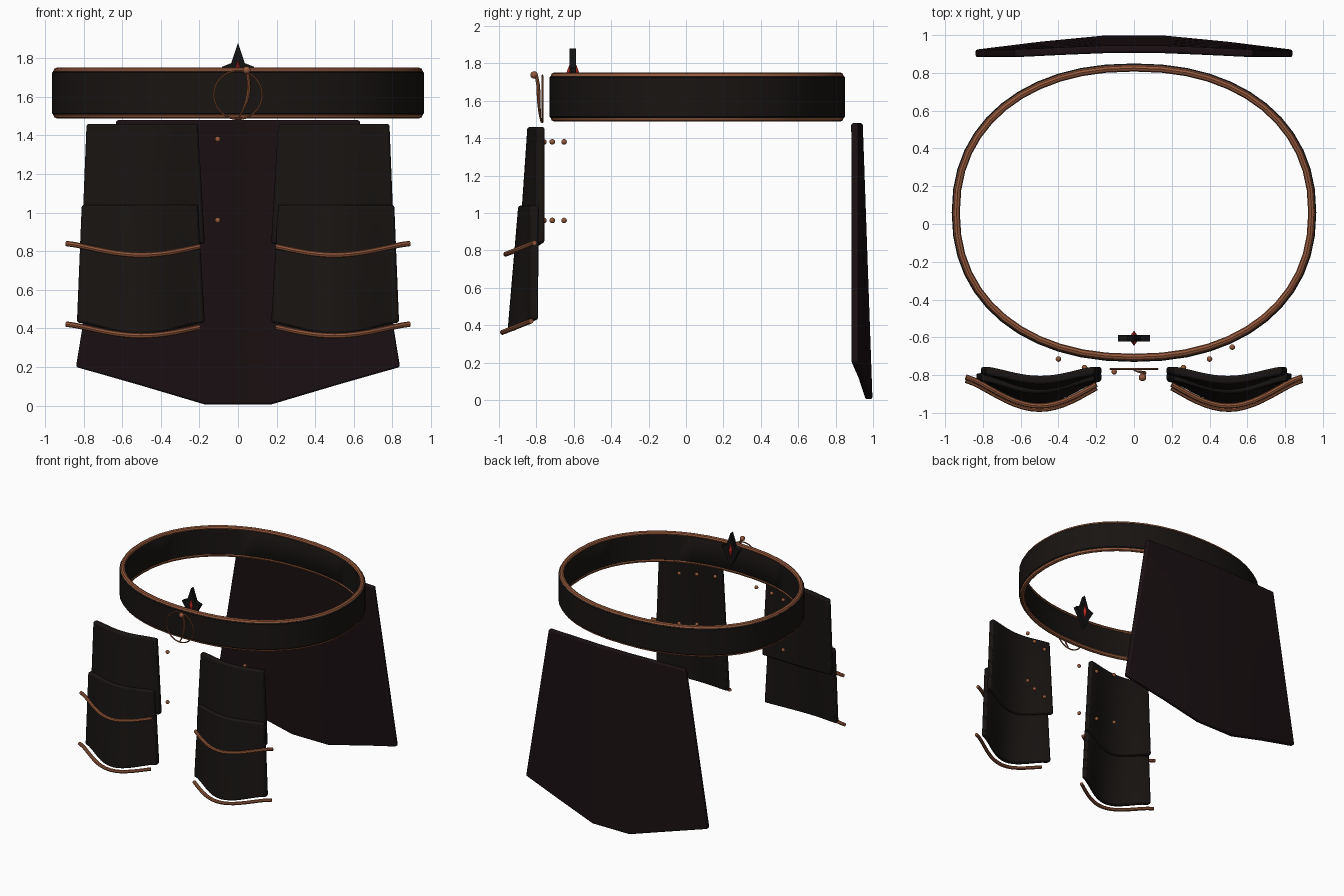
import bpy, bmesh
from math import sin, cos, pi
from mathutils import Vector

if "Cube" in bpy.data.objects:
    bpy.data.objects.remove(bpy.data.objects["Cube"])


def material(name, col):
    m = bpy.data.materials.new(name)
    m.diffuse_color = (*col, 1)
    m.use_nodes = True
    m.node_tree.nodes["Principled BSDF"].inputs["Base Color"].default_value = m.diffuse_color
    return m


LEATHER = material("dark_leather", (0.009, 0.007, 0.006))
CLOTH = material("dark_cloth", (0.010, 0.005, 0.006))
COPPER = material("copper", (0.30, 0.10, 0.045))
BLACK = material("black_metal", (0.006, 0.006, 0.006))
RED = material("red_gem", (0.45, 0.02, 0.015))


def make(name, verts, faces, mat, smooth=True, bevel=0):
    me = bpy.data.meshes.new(name)
    me.from_pydata([tuple(v) for v in verts], [], faces)
    bm = bmesh.new()
    bm.from_mesh(me)
    bmesh.ops.recalc_face_normals(bm, faces=bm.faces)
    bm.to_mesh(me)
    bm.free()
    me.materials.append(mat)
    ob = bpy.data.objects.new(name, me)
    bpy.context.collection.objects.link(ob)
    if bevel:
        b = ob.modifiers.new("bevel", "BEVEL")
        b.width, b.segments, b.limit_method = bevel, 2, "ANGLE"
        b.angle_limit = 0.9
    if smooth:
        bpy.context.view_layer.objects.active = ob
        ob.select_set(True)
        bpy.ops.object.shade_smooth_by_angle(angle=0.7)
        ob.select_set(False)
    return ob


def slab(name, fn, nu, nv, thick, mat, bevel):
    """Sheet fn(u, v) giving the front face, thickened along +y."""
    verts, faces = [], []
    for k in range(2):
        for j in range(nv + 1):
            for i in range(nu + 1):
                verts.append(Vector(fn(i / nu, j / nv)) + Vector((0, k * thick, 0)))
    w, n = nu + 1, (nu + 1) * (nv + 1)
    for j in range(nv):
        for i in range(nu):
            a = j * w + i
            q = [a, a + 1, a + w + 1, a + w]
            faces += [q, [x + n for x in q]]
    rim = [i for i in range(w)] + [j * w + nu for j in range(1, nv + 1)]
    rim += [nv * w + i for i in range(nu - 1, -1, -1)] + [j * w for j in range(nv - 1, 0, -1)]
    for a, b in zip(rim, rim[1:] + rim[:1]):
        faces.append([a, b, b + n, a + n])
    return make(name, verts, faces, mat, True, bevel)


def tube(name, pts, radius, mat, closed=False, radii=None, sides=8):
    pts = [Vector(p) for p in pts]
    n, verts, faces = len(pts), [], []
    for i, p in enumerate(pts):
        a = pts[(i - 1) % n] if closed else pts[max(i - 1, 0)]
        b = pts[(i + 1) % n] if closed else pts[min(i + 1, n - 1)]
        t = (b - a).normalized()
        up = Vector((0, 0, 1)) if name.startswith(("belt", "plate")) else Vector((0, 1, 0))
        s = t.cross(up).normalized()
        q = s.cross(t)
        r = radii[i] if radii else radius
        verts += [p + r * (cos(k * 2 * pi / sides) * s + sin(k * 2 * pi / sides) * q) for k in range(sides)]
    for i in range(n if closed else n - 1):
        for k in range(sides):
            k2, j = (k + 1) % sides, (i + 1) % n
            faces.append([i * sides + k, i * sides + k2, j * sides + k2, j * sides + k])
    if not closed:
        faces += [list(range(sides)), list(range((n - 1) * sides, n * sides))]
    return make(name, verts, faces, mat)


def ball(name, loc, r):
    bpy.ops.mesh.primitive_uv_sphere_add(segments=12, ring_count=8, radius=r, location=loc)
    ob = bpy.context.object
    ob.name = name
    ob.data.materials.append(COPPER)
    bpy.ops.object.shade_smooth()
    ob.select_set(False)


def oval(d, z, n=48):
    e = 2 / 2.2
    out = []
    for i in range(n):
        c, s = cos(2 * pi * i / n), sin(2 * pi * i / n)
        out.append(((0.965 - d) * abs(c) ** e * (1 if c > 0 else -1),
                    0.06 + (0.79 - d) * abs(s) ** e * (1 if s > 0 else -1), z))
    return out


# Belt: chamfered band swept round the oval, with copper edges
prof = [(0, 1.515), (0, 1.725), (0.012, 1.737), (0.03, 1.737), (0.04, 1.725), (0.04, 1.515), (0.03, 1.503), (0.012, 1.503)]
N, P = 48, len(prof)
verts = [v for d, z in prof for v in oval(d, z)]
faces = [[p * N + i, p * N + (i + 1) % N, (p + 1) % P * N + (i + 1) % N, (p + 1) % P * N + i]
         for p in range(P) for i in range(N)]
make("belt", verts, faces, LEATHER)
for nm, z in (("top", 1.733), ("bottom", 1.507)):
    tube("belt_trim_" + nm, oval(0.025, z), 0.018, COPPER, closed=True)


# Back cloth panel, five facets across, flaring downward
def back(u, v):
    xs_t, xs_b = (-0.63, -0.38, -0.13, 0.13, 0.38, 0.63), (-0.84, -0.5, -0.17, 0.17, 0.5, 0.84)
    y_t, y_b = (0.883, 0.895, 0.905), (0.883, 0.925, 0.957)
    z_b = (0.2, 0.103, 0.005)
    i = round(u * 5)
    k = min(i, 5 - i)
    return (xs_t[i] * (1 - v) + xs_b[i] * v, y_t[k] * (1 - v) + y_b[k] * v, 1.48 * (1 - v) + z_b[k] * v)


slab("back_panel", back, 5, 6, 0.04, CLOTH, 0.01)

# Front hip plates: two overlapping layers on each side with copper edging
for side, s in (("right", 1), ("left", -1)):
    for layer, zt, zb, ye, b0, b1, xo in (("upper", 1.46, 0.84, -0.80, 0.048, 0.095, 0.81),
                                          ("lower", 1.04, 0.43, -0.832, 0.065, 0.122, 0.835)):
        def plate(u, v):
            bell = sin(pi * u) ** 1.4
            x0 = 0.208 - 0.036 * v
            x1 = xo - 0.025 + 0.025 * v
            return (s * (x0 + (x1 - x0) * u), ye - bell * (b0 + (b1 - b0) * v),
                    zt + (zb - 0.06 * bell - zt) * v)
        slab(f"plate_{layer}_{side}", plate, 16, 6, 0.045, LEATHER, 0.012)

        yt, zc = (-0.81, 0.84) if layer == "upper" else (-0.828, 0.422)
        pts = []
        for i in range(17):
            t = i / 16
            x = 0.2 + 0.69 * t
            f = max(0, cos((x - 0.5) / 0.39 * pi / 2)) ** 1.3
            pts.append((s * x, yt - 0.153 * f, zc - 0.06 * f))
        tube(f"plate_trim_{layer}_{side}", pts, 0.014, COPPER)

# Rivets behind the plates
for x, y in ((-0.4, -0.715), (-0.262, -0.76), (-0.105, -0.782), (0.262, -0.76), (0.4, -0.715), (0.52, -0.652)):
    for z in (1.38, 0.96):
        ball("rivet", (x, y, z), 0.015)

# Buckle ring with curved pin and knob
tube("buckle_ring", [(0.125 * cos(i * pi / 20), -0.768, 1.61 + 0.125 * sin(i * pi / 20)) for i in range(40)],
     0.005, COPPER, closed=True)
tube("buckle_pin", [(0.0, -0.775, 1.485), (0.025, -0.782, 1.53), (0.045, -0.786, 1.58), (0.055, -0.788, 1.63),
                    (0.056, -0.79, 1.68), (0.048, -0.80, 1.735)], 0.01, COPPER,
     radii=[0.003, 0.006, 0.009, 0.01, 0.01, 0.009])
ball("buckle_knob", (0.045, -0.812, 1.738), 0.02)

# Star ornament: dark spiked plate with a red crystal through it
ring = [(0, 0.145), (0.035, 0.04), (0.085, 0.02), (0.055, -0.03), (0.04, -0.06), (0, -0.14),
        (-0.04, -0.06), (-0.055, -0.03), (-0.085, 0.02), (-0.035, 0.04)]
n = len(ring)
verts = [(x, -0.605 + d, 1.735 + z) for d in (-0.017, 0.017) for x, z in ring]
faces = [list(range(n)), list(range(n, 2 * n))] + [[i, (i + 1) % n, n + (i + 1) % n, n + i] for i in range(n)]
make("star_plate", verts, faces, BLACK, smooth=False)
verts = [(0, -0.605, 1.84), (0.03, -0.605, 1.735), (0, -0.605, 1.63), (-0.03, -0.605, 1.735),
         (0, -0.645, 1.735), (0, -0.565, 1.735)]
make("star_crystal", verts, [[i, (i + 1) % 4, k] for i in range(4) for k in (4, 5)], RED, smooth=False)
